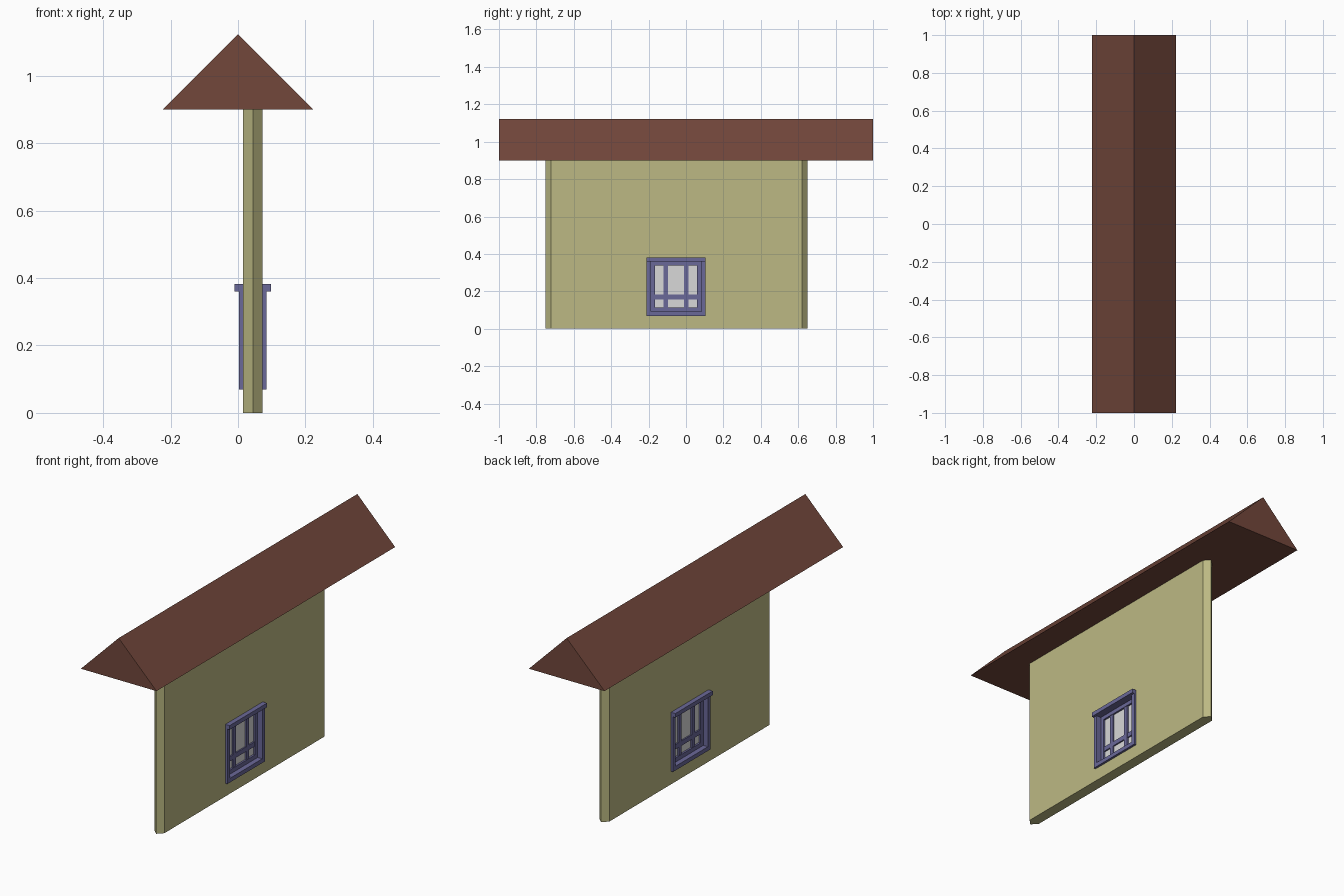
import bpy, bmesh

if "Cube" in bpy.data.objects:
    bpy.data.objects.remove(bpy.data.objects["Cube"])


def lin(c):
    c /= 255
    return c / 12.92 if c <= 0.04045 else ((c + 0.055) / 1.055) ** 2.4


def material(name, r, g, b):
    m = bpy.data.materials.new(name)
    m.diffuse_color = (lin(r), lin(g), lin(b), 1)
    m.use_nodes = True
    m.node_tree.nodes["Principled BSDF"].inputs["Base Color"].default_value = m.diffuse_color
    return m


WALL = material("olive plaster", 188, 185, 131)
ROOF = material("brown roof", 114, 71, 59)
FRAME = material("violet paint", 106, 104, 152)
GLASS = material("grey glass", 216, 216, 216)


def finish(name, bm, mat):
    bmesh.ops.recalc_face_normals(bm, faces=bm.faces)
    me = bpy.data.meshes.new(name)
    bm.to_mesh(me)
    bm.free()
    ob = bpy.data.objects.new(name, me)
    me.materials.append(mat)
    bpy.context.collection.objects.link(ob)
    return ob


def prism(name, points, offset, mat):
    """Extrude a flat outline along offset."""
    bm = bmesh.new()
    face = bm.faces.new([bm.verts.new(p) for p in points])
    ext = bmesh.ops.extrude_face_region(bm, geom=[face], use_keep_orig=True)
    verts = [v for v in ext["geom"] if isinstance(v, bmesh.types.BMVert)]
    bmesh.ops.translate(bm, verts=verts, vec=offset)
    return finish(name, bm, mat)


def box(name, x, y, z, mat):
    pts = [(x[0], y[0], z[0]), (x[1], y[0], z[0]), (x[1], y[1], z[0]), (x[0], y[1], z[0])]
    return prism(name, pts, (0, 0, z[1] - z[0]), mat)


CX, CY = 0.044, -0.053      # wall mid-plane, window centre


def depth(h):
    return CX - h, CX + h


# Gabled roof
prism("roof", [(-0.222, -1, 0.9), (0.222, -1, 0.9), (0, -1, 1.122)], (0, 2, 0), ROOF)

# Wall with pointed ends
h = 0.029
wall = prism("wall", [(CX - h, -0.721, 0), (CX, -0.75, 0), (CX + h, -0.721, 0),
                      (CX + h, 0.621, 0), (CX, 0.65, 0), (CX - h, 0.621, 0)], (0, 0, 0.9), WALL)

# Window opening
cutter = box("window_cutter", depth(0.1), (CY - 0.15, CY + 0.15), (0.075, 0.37), WALL)
cutter.hide_render = True
cutter.hide_viewport = True
cut = wall.modifiers.new("opening", "BOOLEAN")
cut.object = cutter
cut.solver = "EXACT"

# Outer frame: jambs, sill and lintel
W, BOTTOM, TOP = 0.157, 0.069, 0.36
for s, side in ((-1, "front"), (1, "back")):
    box("jamb_" + side, depth(0.041), sorted((CY + s * (W - 0.022), CY + s * W)), (BOTTOM, TOP), FRAME)
box("sill", depth(0.041), (CY - W + 0.022, CY + W - 0.022), (BOTTOM, BOTTOM + 0.022), FRAME)
box("lintel", depth(0.054), (CY - W, CY + W), (TOP, 0.382), FRAME)

# Sash rails, stiles and glazing bars
IN = W - 0.022
for s, side in ((-1, "front"), (1, "back")):
    box("stile_" + side, depth(0.014), sorted((CY + s * (IN - 0.022), CY + s * IN)), (0.091, TOP), FRAME)
    box("bar_" + side, depth(0.012), (CY + s * 0.055 - 0.012, CY + s * 0.055 + 0.012), (0.11, 0.342), FRAME)
for name, z, d in (("bottom_rail", (0.091, 0.113), 0.014), ("cross_bar", (0.157, 0.182), 0.0115),
                   ("top_rail", (0.339, TOP), 0.014)):
    box(name, depth(d), (CY - IN + 0.02, CY + IN - 0.02), z, FRAME)

# Glass pane
box("glass", depth(0.004), (CY - IN + 0.01, CY + IN - 0.01), (0.1, 0.35), GLASS)
